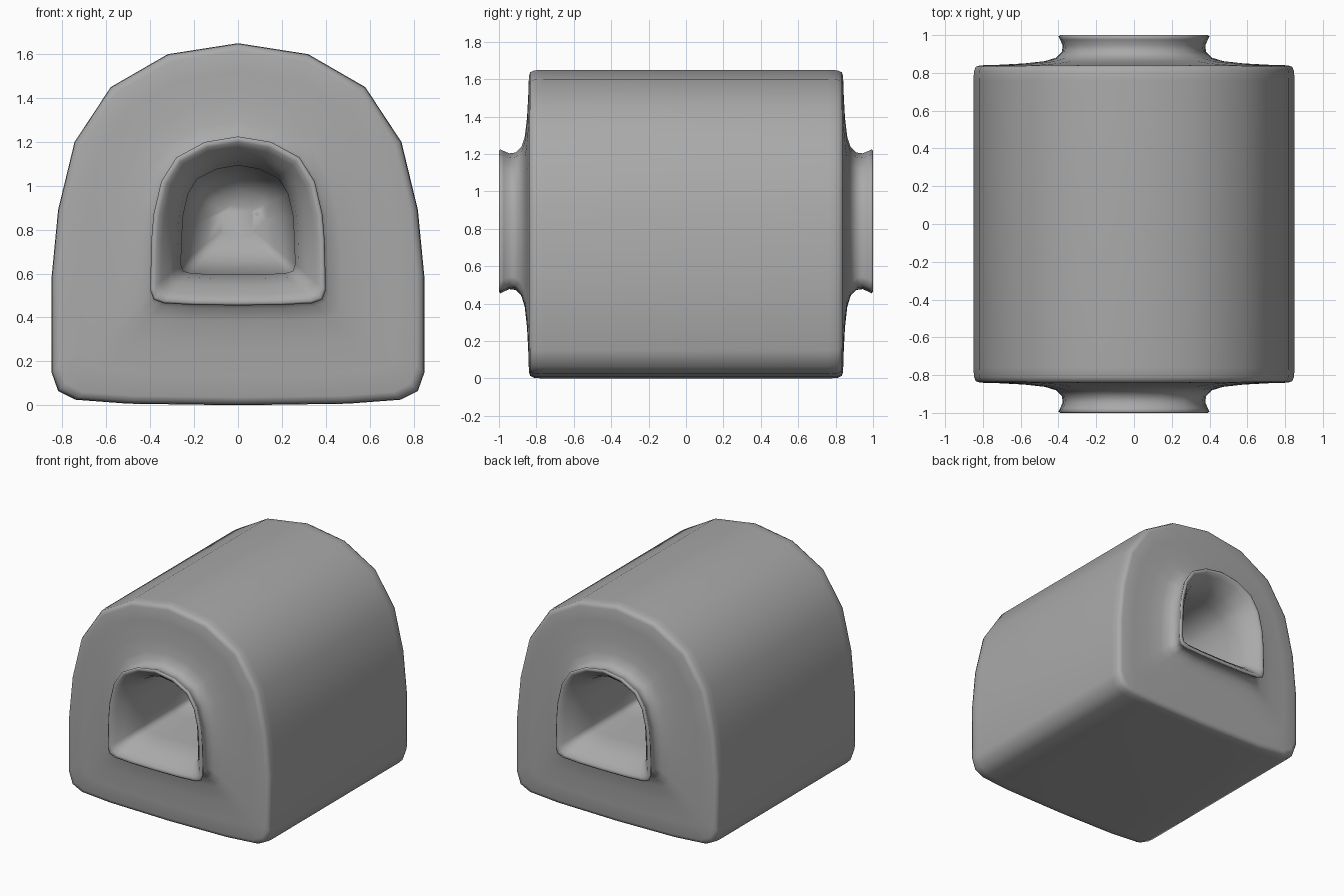
import bpy, bmesh

cube = bpy.data.objects.get("Cube")
if cube:
    bpy.data.objects.remove(cube, do_unlink=True)

# Matching half outlines (x, z), from bottom centre to top centre
BODY = [(0, 0), (.5, .007), (.74, .025), (.82, .065), (.85, .15), (.85, .58),
        (.82, .89), (.745, 1.2), (.58, 1.45), (.32, 1.6), (0, 1.65)]
LIP = [(0, .455), (.2, .457), (.34, .465), (.385, .482), (.4, .525), (.395, .75),
       (.385, .87), (.35, 1.02), (.28, 1.13), (.15, 1.2), (0, 1.225)]

# Stations (y, blend from body outline at 0 to lip outline at 1 and inwards)
STATIONS = [(.76, 0), (.81, .006), (.833, .03), (.84, .08), (.843, .3), (.85, .6),
            (.862, .84), (.88, .97), (.91, 1.04), (.945, 1.05), (.975, 1.02),
            (.993, 1), (1, 1.02), (.995, 1.06), (.97, 1.11), (.92, 1.2),
            (.85, 1.27), (.75, 1.31), (.4, 1.31), (.25, 1.36), (.15, 1.45),
            (.1, 1.58), (.08, 1.72)]


def outline(t):
    half = [(a + (c - a) * t, b + (d - b) * t)
            for (a, b), (c, d) in zip(BODY, LIP)]
    return half + [(-x, z) for x, z in half[-2:0:-1]]


# Shelter body with a flared collar and a deep rounded pocket at each end
bm = bmesh.new()
path = [(-y, t) for y, t in reversed(STATIONS)] + STATIONS
rings = [[bm.verts.new((x, y, z)) for x, z in outline(t)] for y, t in path]
for r, s in zip(rings, rings[1:]):
    n = len(r)
    for i in range(n):
        j = (i + 1) % n
        bm.faces.new((r[i], r[j], s[j], s[i]))
for end in (rings[0], rings[-1]):
    bm.faces.new(end)
bmesh.ops.recalc_face_normals(bm, faces=bm.faces)
for f in bm.faces:
    f.smooth = True
mesh = bpy.data.meshes.new("shelter_body")
bm.to_mesh(mesh)
bm.free()
body = bpy.data.objects.new("shelter_body", mesh)
bpy.context.collection.objects.link(body)

# Plain grey
grey = bpy.data.materials.new("plain_grey")
grey.use_nodes = True
colour = (.4, .4, .4, 1)
grey.diffuse_color = colour
grey.node_tree.nodes["Principled BSDF"].inputs["Base Color"].default_value = colour
mesh.materials.append(grey)
